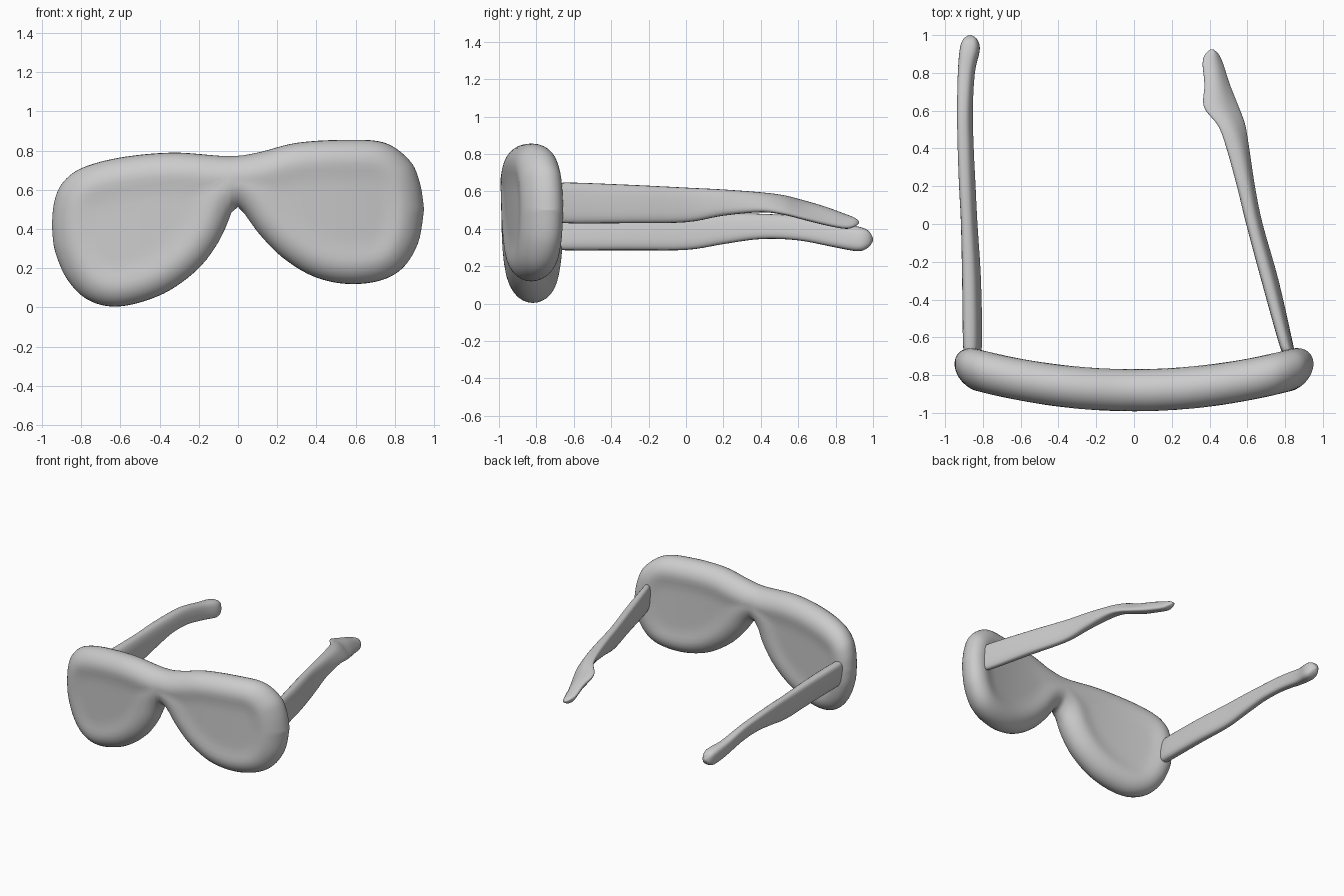
import bpy, bmesh, math

if "Cube" in bpy.data.objects:
    bpy.data.objects.remove(bpy.data.objects["Cube"])


def spline(pts, n):
    """Smooth curve through a few control points of any dimension."""
    out = []
    for i in range(len(pts) - 1):
        a, b, c, d = (pts[max(i - 1, 0)], pts[i], pts[i + 1],
                      pts[min(i + 2, len(pts) - 1)])
        for k in range(n):
            t = k / n
            out.append(tuple(0.5 * (2 * q + (r - p) * t + (2*p - 5*q + 4*r - s) * t * t
                                    + (3*q - p - 3*r + s) * t ** 3)
                             for p, q, r, s in zip(a, b, c, d)))
    return out + [tuple(pts[-1])]


def finish(name, bm):
    bmesh.ops.remove_doubles(bm, verts=bm.verts, dist=0.0003)
    bmesh.ops.recalc_face_normals(bm, faces=bm.faces)
    me = bpy.data.meshes.new(name)
    bm.to_mesh(me)
    bm.free()
    me.shade_smooth()
    ob = bpy.data.objects.new(name, me)
    bpy.context.collection.objects.link(ob)
    return ob


def loft(bm, rings, caps):
    """Skin closed rings of points."""
    vs = [[bm.verts.new(p) for p in r] for r in rings]
    n = len(vs[0])
    for a, b in zip(vs, vs[1:]):
        for j in range(n):
            bm.faces.new((a[j], a[(j + 1) % n], b[(j + 1) % n], b[j]))
    if caps:
        bm.faces.new(vs[0])
        bm.faces.new(vs[-1])


# Front: tilted two-lens slab with fully rounded rim, bowed in plan
top = spline([(-.95, .42), (-.94, .53), (-.90, .63), (-.80, .71), (-.6, .765), (-.33, .79),
              (-.05, .772), (.1, .79), (.3, .84), (.55, .855), (.75, .84), (.88, .745),
              (.93, .63), (.95, .50)], 8)
bottom = spline([(-.95, .42), (-.935, .29), (-.87, .14), (-.76, .035), (-.6, .005),
                 (-.38, .07), (-.2, .2), (-.09, .35), (-.04, .47), (-.008, .515),
                 (.04, .47), (.1, .385), (.22, .26), (.38, .16), (.55, .12), (.72, .135),
                 (.84, .2), (.92, .33), (.95, .50)], 8)
outline = top + bottom[::-1]


def height(chain, x):
    for (x0, z0), (x1, z1) in zip(chain, chain[1:]):
        if x0 <= x <= x1:
            return z0 + (z1 - z0) * (x - x0) / max(x1 - x0, 1e-9)
    return chain[-1][1]


def rim_distance(x, z):
    best = 9
    for (ax, az), (bx, bz) in zip(outline, outline[1:]):
        dx, dz = bx - ax, bz - az
        t = ((x - ax) * dx + (z - az) * dz) / max(dx * dx + dz * dz, 1e-12)
        t = min(max(t, 0), 1)
        best = min(best, math.hypot(x - ax - t * dx, z - az - t * dz))
    return best


def half_depth(d):
    u = min(d / .12, 1)
    dish = min(max((d - .10) / .12, 0), 1)
    return .112 * math.sqrt(1 - (1 - u) ** 2) - .012 * dish * dish * (3 - 2 * dish)


bm = bmesh.new()
rings = []
COLS, ROWS = 90, 26
for i in range(COLS + 1):
    s = 2 * i / COLS - 1
    x = .95 * (.55 * math.sin(s * math.pi / 2) + .45 * s * (1.5 - .5 * s * s))
    zt, zb = height(top, x), height(bottom, x)
    yc = -.88 + .155 * x * x
    front, back = [], []
    for j in range(ROWS + 1):
        z = zb + (zt - zb) * (1 - math.cos(math.pi * j / ROWS)) / 2
        h = 0 if j in (0, ROWS) or i in (0, COLS) else half_depth(rim_distance(x, z))
        front.append((x, yc - h, z))
        back.append((x, yc + h, z))
    rings.append(front + back[-2:0:-1])
loft(bm, rings, False)
bmesh.ops.dissolve_degenerate(bm, edges=bm.edges, dist=0.0003)
finish("sunglasses_front", bm)


# Temple arms: stations are y, x min, x max, z min, z max, lean
def arm(name, stations):
    bm = bmesh.new()
    rings = []
    for y, x0, x1, z0, z1, lean in spline(stations, 5):
        ring = []
        for k in range(24):
            a = math.tau * k / 24
            c, s = math.cos(a), math.sin(a)
            c = math.copysign(abs(c) ** .7, c)
            s = math.copysign(abs(s) ** .7, s)
            ring.append(((x0 + x1) / 2 + (x1 - x0) / 2 * ((1 - lean) * c - lean * s), y,
                         (z0 + z1) / 2 + (z1 - z0) / 2 * s))
        rings.append(ring)
    loft(bm, rings, True)
    finish(name, bm)


arm("right_arm", [
    (-.72, .80, .86, .46, .62, .2), (-.665, .785, .85, .45, .63, .2),
    (-.645, .765, .85, .43, .647, .2), (-.3, .665, .775, .43, .635, .25),
    (0, .585, .69, .435, .62, .25), (.2, .535, .65, .47, .61, .25),
    (.4, .475, .625, .488, .595, .35), (.52, .425, .61, .475, .58, .45),
    (.62, .345, .58, .45, .555, .45), (.74, .355, .525, .42, .52, .4),
    (.85, .35, .485, .40, .48, .35), (.9, .37, .455, .41, .46, .3),
    (.925, .405, .42, .43, .44, .2)])
arm("left_arm", [
    (-.72, -.90, -.82, .31, .46, .25), (-.675, -.90, -.82, .30, .475, .25),
    (-.645, -.915, -.795, .285, .49, .25), (-.3, -.92, -.80, .285, .49, .25),
    (0, -.925, -.82, .287, .485, .25), (.2, -.935, -.83, .318, .485, .25),
    (.4, -.942, -.84, .345, .48, .25), (.6, -.945, -.845, .338, .468, .25),
    (.8, -.94, -.835, .30, .43, .2), (.92, -.93, -.81, .28, .412, .15),
    (.975, -.91, -.825, .30, .39, .1), (1.0, -.875, -.86, .335, .35, 0)])
